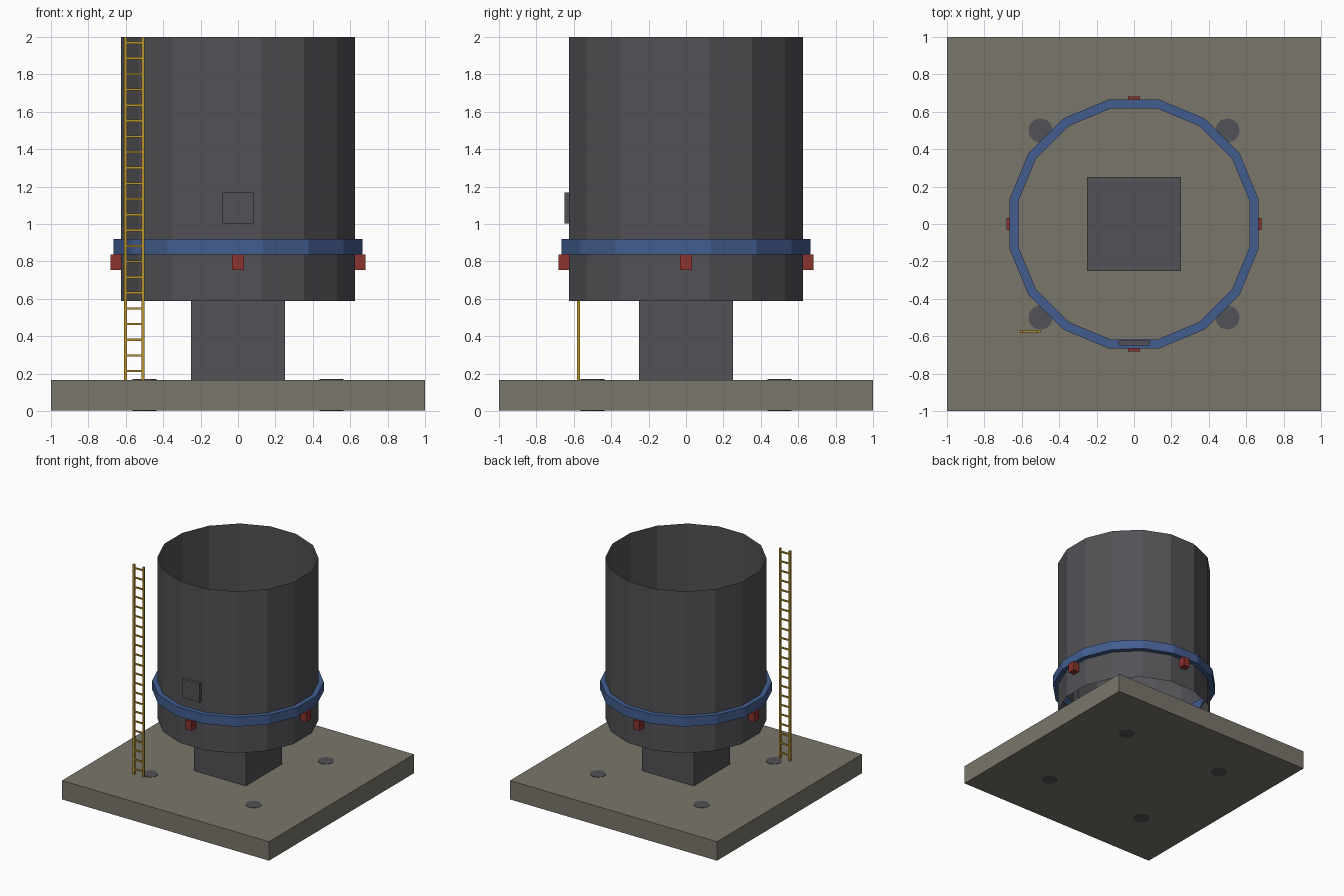
import bpy, bmesh, math
from mathutils import Matrix

default = bpy.data.objects.get("Cube")
if default:
    bpy.data.objects.remove(default, do_unlink=True)


def material(name, r, g, b):
    m = bpy.data.materials.new(name)
    m.use_nodes = True
    m.diffuse_color = (r, g, b, 1)
    m.node_tree.nodes["Principled BSDF"].inputs["Base Color"].default_value = (r, g, b, 1)
    return m


concrete = material("concrete", 0.195, 0.18, 0.15)
steel = material("dark_steel", 0.085, 0.085, 0.095)
blue = material("blue_paint", 0.056, 0.11, 0.28)
red = material("red_paint", 0.26, 0.033, 0.027)
yellow = material("yellow_paint", 0.48, 0.29, 0.025)


def finish(bm, name, mat):
    mesh = bpy.data.meshes.new(name)
    bm.to_mesh(mesh)
    bm.free()
    mesh.materials.append(mat)
    obj = bpy.data.objects.new(name, mesh)
    bpy.context.collection.objects.link(obj)
    return obj


def add_box(bm, low, high):
    centre = [(a + b) / 2 for a, b in zip(low, high)]
    size = [b - a for a, b in zip(low, high)]
    m = Matrix.Translation(centre) @ Matrix.Diagonal((*size, 1))
    return bmesh.ops.create_cube(bm, size=1, matrix=m)["verts"]


def box(name, mat, low, high):
    bm = bmesh.new()
    add_box(bm, low, high)
    return finish(bm, name, mat)


def spin_profile(name, mat, profile, closed, sides=16):
    """Sweep (apothem, z) points round z, with a flat side facing front."""
    bm = bmesh.new()
    step = 2 * math.pi / sides
    loops = []
    for i in range(sides):
        a = (i + 0.5) * step
        loops.append([bm.verts.new((r / math.cos(step / 2) * math.cos(a),
                                    r / math.cos(step / 2) * math.sin(a), z))
                      for r, z in profile])
    n = len(profile)
    for i in range(sides):
        p, q = loops[i], loops[(i + 1) % sides]
        for j in range(n if closed else n - 1):
            k = (j + 1) % n
            bm.faces.new((p[j], q[j], q[k], p[k]))
    return finish(bm, name, mat)


# Foundation slab and central column
box("base_slab", concrete, (-1, -1, 0.002), (1, 1, 0.167))
box("column", steel, (-0.25, -0.25, 0.16), (0.25, 0.25, 0.59))

# Anchor pins running through the slab
bm = bmesh.new()
for x in (-0.5, 0.5):
    for y in (-0.5, 0.5):
        bmesh.ops.create_cone(bm, cap_ends=True, segments=12, radius1=0.065,
                              radius2=0.065, depth=0.17,
                              matrix=Matrix.Translation((x, y, 0.085)))
finish(bm, "anchor_pins", steel)

# Open tube wall and the band around it
spin_profile("tube", steel, [(0.625, 0.587), (0.625, 2.0)], False)
spin_profile("band", blue, [(0.618, 0.838), (0.666, 0.838),
                            (0.666, 0.92), (0.618, 0.92)], True)

# Four blocks under the band
bm = bmesh.new()
for i in range(4):
    verts = add_box(bm, (-0.031, -0.683, 0.755), (0.031, -0.623, 0.838))
    bmesh.ops.rotate(bm, verts=verts, cent=(0, 0, 0),
                     matrix=Matrix.Rotation(i * math.pi / 2, 3, "Z"))
finish(bm, "band_blocks", red)

# Access hatch on the front
box("hatch", steel, (-0.083, -0.65, 1.003), (0.083, -0.622, 1.168))

# Ladder
bm = bmesh.new()
for x in (-0.602, -0.508):
    add_box(bm, (x - 0.008, -0.582, 0.167), (x + 0.008, -0.567, 2.0))
for i in range(22):
    z = 0.214 + i * 0.0836
    add_box(bm, (-0.602, -0.58, z - 0.006), (-0.508, -0.569, z + 0.006))
finish(bm, "ladder", yellow)
